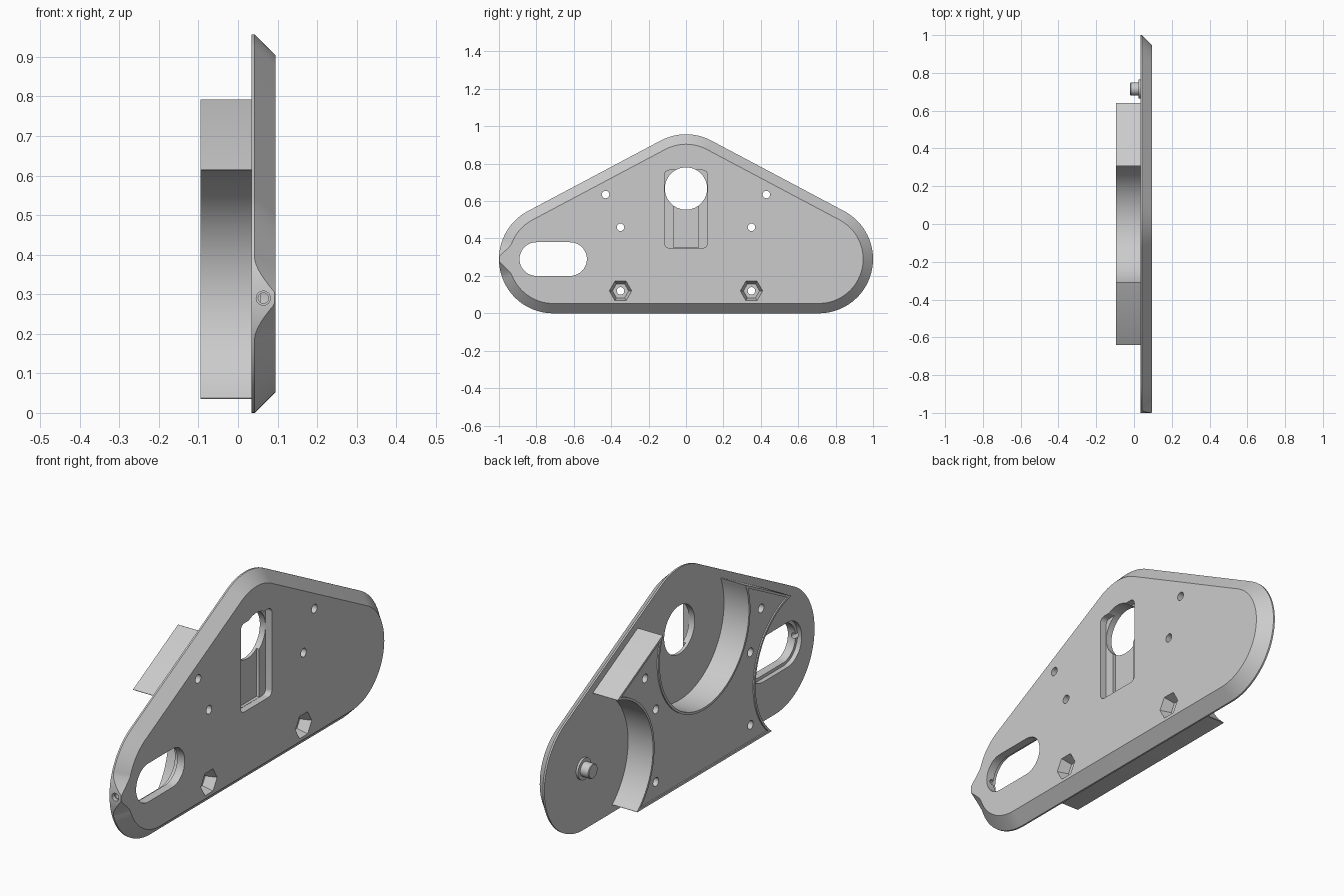
import bpy, bmesh
from math import pi, cos, sin, acos, atan2

cube = bpy.data.objects.get("Cube")
if cube:
    bpy.data.objects.remove(cube, do_unlink=True)

grey = bpy.data.materials.new("plain grey")
grey.use_nodes = True
grey.diffuse_color = (0.6, 0.6, 0.6, 1)
grey.node_tree.nodes["Principled BSDF"].inputs["Base Color"].default_value = (0.6, 0.6, 0.6, 1)

# Shared layout: three corner centres (y, z) and the angle of the sloping sides
SIDE, LOW, TOP, R = 0.71, 0.29, 0.667, 0.29
PHI = pi / 2 - atan2(TOP - LOW, SIDE)
BACK, FACE, REAR = 0.034, 0.095, -0.095


def arc(cy, cz, r, a0, a1, n=32):
    return [(cy + r * cos(a0 + (a1 - a0) * i / n), cz + r * sin(a0 + (a1 - a0) * i / n))
            for i in range(n + 1)]


def ring(cy, cz, r, n=32):
    return arc(cy, cz, r, 0, 2 * pi, n)[:-1]


def rounded_box(y, z0, z1, r, n=8):
    pts = []
    for i, (cy, cz) in enumerate([(y - r, z1 - r), (r - y, z1 - r), (r - y, z0 + r), (y - r, z0 + r)]):
        pts += arc(cy, cz, r, i * pi / 2, (i + 1) * pi / 2, n)
    return pts


def scooped(scoop, inset):
    """Outline parallel to the plate edge, scooped by a circle at each corner centre."""
    half = acos(inset / scoop)
    return (arc(SIDE, LOW, scoop, 1.5 * pi - half, PHI + half, 40)
            + arc(0, TOP, scoop, PHI - half, -pi - PHI + half, 64)
            + arc(-SIDE, LOW, scoop, pi - PHI - half, half - pi / 2, 40))


def at(x, pts):
    return [(x, y, z) for y, z in pts]


def loft(name, loops):
    """Closed solid through a series of equal-length loops."""
    bm = bmesh.new()
    rows = [[bm.verts.new(p) for p in loop] for loop in loops]
    n = len(rows[0])
    for a, b in zip(rows, rows[1:]):
        for i in range(n):
            j = (i + 1) % n
            bm.faces.new((a[i], a[j], b[j], b[i]))
    bm.faces.new(rows[0][::-1])
    bm.faces.new(rows[-1])
    bmesh.ops.recalc_face_normals(bm, faces=bm.faces[:])
    mesh = bpy.data.meshes.new(name)
    bm.to_mesh(mesh)
    bm.free()
    ob = bpy.data.objects.new(name, mesh)
    bpy.context.collection.objects.link(ob)
    mesh.materials.append(grey)
    return ob


def prism(name, pts, x0, x1):
    return loft(name, [at(x0, pts), at(x1, pts)])


def activate(ob):
    bpy.ops.object.select_all(action="DESELECT")
    ob.select_set(True)
    bpy.context.view_layer.objects.active = ob


def cut(ob, cutter):
    cutter.hide_render = True
    activate(ob)
    mod = ob.modifiers.new("cut", "BOOLEAN")
    mod.operation = "DIFFERENCE"
    mod.solver = "EXACT"
    mod.object = cutter
    bpy.ops.object.modifier_apply(modifier=mod.name)
    bpy.data.objects.remove(cutter, do_unlink=True)


def smooth(ob):
    activate(ob)
    bpy.ops.object.shade_smooth_by_angle(angle=0.5)


# Base plate: rounded triangle, chamfered on its face, chamfer fading out at the side boss
corners = [(SIDE, LOW, -pi / 2, PHI, 48), (0, TOP, PHI, pi - PHI, 24),
           (-SIDE, LOW, pi - PHI, 1.5 * pi, 90)]
outer, shoulder, inner = [], [], []
for cy, cz, a0, a1, n in corners:
    for i in range(n + 1):
        a = a0 + (a1 - a0) * i / n
        y, z = cy + R * cos(a), cz + R * sin(a)
        bell = 0
        if y < -0.9:
            t = min(1, max(0, (0.1 - abs(z - LOW)) / 0.085))
            bell = 0.96 * t ** 1.5
        gap = 0.053 * (1 - bell)
        outer.append((BACK, y, z))
        shoulder.append((FACE - gap, y, z))
        inner.append((FACE, y - gap * cos(a), z - gap * sin(a)))
plate = loft("base_plate", [outer, shoulder, inner])

# Rear block with softened tips and a thin raised rim
block = prism("rear_block", scooped(0.33, 0.255), REAR, BACK + 0.002)
bm = bmesh.new()
bm.from_mesh(block.data)
tips = [e for e in bm.edges
        if abs((e.verts[0].co - e.verts[1].co).x) > 0.1 and e.calc_face_angle(0) > 0.6]
bmesh.ops.bevel(bm, geom=tips, offset=0.006, segments=4, profile=0.5, affect="EDGES")
bmesh.ops.recalc_face_normals(bm, faces=bm.faces[:])
bm.to_mesh(block.data)
bm.free()
cut(block, prism("rim_cutter", scooped(0.341, 0.244), REAR - 0.05, REAR + 0.006))

# Slot with a wider recess behind it
for r, x0, x1 in [(0.09, 0, 0.12), (0.105, 0, 0.056)]:
    slot = arc(-0.62, LOW, r, -pi / 2, pi / 2, 24) + arc(-0.80, LOW, r, pi / 2, 1.5 * pi, 24)
    cut(plate, prism("slot_cutter", slot, x0, x1))

# Centre pocket, its deeper channel, and the large round opening
cut(plate, prism("pocket_cutter", rounded_box(0.115, 0.35, 0.765, 0.025), 0.063, 0.12))
cut(plate, prism("channel_cutter", rounded_box(0.067, 0.351, 0.7, 0.005, 2), 0.049, 0.08))
cut(plate, prism("opening_cutter", ring(0, TOP, 0.113, 64), 0, 0.12))

# Screw holes through plate and block, with tapered hexagonal nut pockets at the bottom
for side in (-1, 1):
    for y, z in [(0.43, 0.635), (0.35, 0.46), (0.35, 0.12)]:
        for ob in (plate, block):
            cut(ob, prism("screw_cutter", ring(side * y, z, 0.02, 24), -0.15, 0.12))
    nut = [at(x, ring(side * 0.35, 0.12, r, 6)) for x, r in [(0.045, 0.043), (FACE, 0.06), (0.12, 0.06)]]
    cut(plate, loft("nut_cutter", nut))

# Stepped hole in the side boss, running into the slot
for r, y0, y1 in [(0.013, -1.05, -0.85), (0.018, -1.05, -0.98)]:
    bore = [[(0.064 + a, y, LOW + b) for a, b in ring(0, 0, r, 24)] for y in (y0, y1)]
    cut(plate, loft("bore_cutter", bore))

# Locating peg with a small collar
steps = [(BACK + 0.002, 0.05), (0.024, 0.05), (0.024, 0.034), (-0.017, 0.034), (-0.02, 0.031)]
peg = loft("locating_peg", [at(x, ring(SIDE + 0.005, LOW, r)) for x, r in steps])

for ob in (plate, block, peg):
    smooth(ob)
